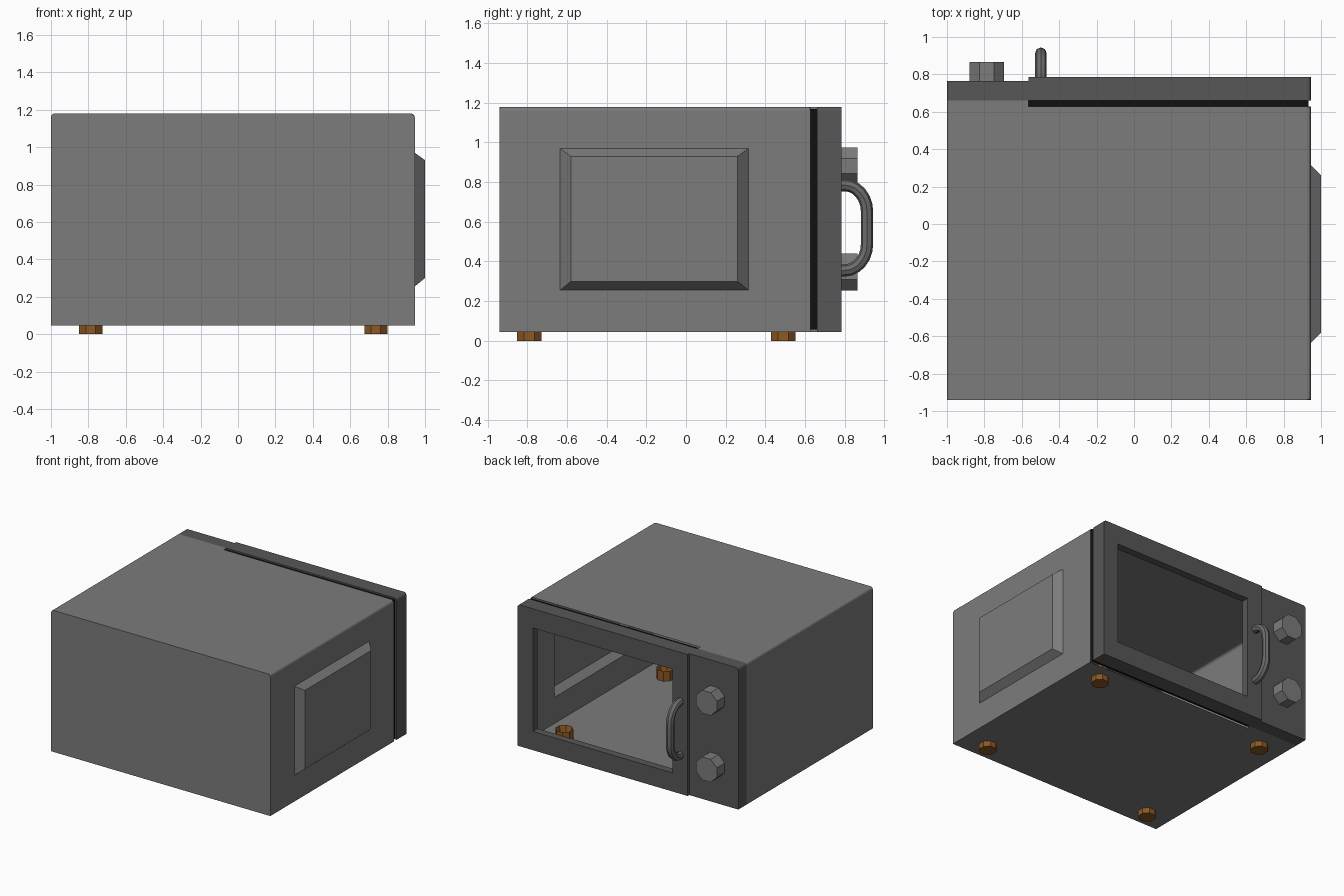
import bpy
import bmesh
from math import pi, sin, cos
from mathutils import Matrix, Vector

if "Cube" in bpy.data.objects:
    bpy.data.objects.remove(bpy.data.objects["Cube"])


def material(name, r, g, b):
    m = bpy.data.materials.new(name)
    m.use_nodes = True
    m.diffuse_color = (r, g, b, 1)
    m.node_tree.nodes["Principled BSDF"].inputs["Base Color"].default_value = (r, g, b, 1)
    return m


GREY = material("casing grey", 0.2, 0.2, 0.205)
DARK = material("dark grey", 0.095, 0.095, 0.095)
BLACK = material("seal black", 0.005, 0.005, 0.005)
STEEL = material("handle grey", 0.15, 0.15, 0.15)
BROWN = material("foot brown", 0.26, 0.1, 0.017)

# Main dimensions
LEFT, RIGHT, SPLIT = 0.945, -1.0, -0.565
BACK, RIM, SEAL, PANEL, DOOR = -0.94, 0.627, 0.66, 0.765, 0.785
LOW, HIGH = 0.045, 1.18


def finish(bm, name, mat):
    bmesh.ops.recalc_face_normals(bm, faces=bm.faces)
    mesh = bpy.data.meshes.new(name)
    bm.to_mesh(mesh)
    bm.free()
    mesh.materials.append(mat)
    obj = bpy.data.objects.new(name, mesh)
    bpy.context.collection.objects.link(obj)
    return obj


def round_top(bm, xs):
    """Round the top edges that run along y at the given x positions."""
    edges = []
    for e in bm.edges:
        a, b = (v.co for v in e.verts)
        if abs(a.x - b.x) < 1e-4 and min(a.z, b.z) > HIGH - 1e-4 and any(abs(a.x - x) < 1e-4 for x in xs):
            edges.append(e)
    bmesh.ops.bevel(bm, geom=edges, offset=0.02, segments=3, profile=0.5, affect='EDGES')


def box(x0, x1, y0, y1, z0, z1):
    bm = bmesh.new()
    size = Vector((x1 - x0, y1 - y0, z1 - z0))
    mid = Vector((x0 + x1, y0 + y1, z0 + z1)) / 2
    bmesh.ops.create_cube(bm, size=1, matrix=Matrix.Translation(mid) @ Matrix.Diagonal((*size, 1)))
    return bm


def ring(name, loops, mat, rounded=()):
    """Join rectangles (x0, x1, z0, z1, y) into a closed frame."""
    bm = bmesh.new()
    rows = [[bm.verts.new(c) for c in ((x0, y, z0), (x1, y, z0), (x1, y, z1), (x0, y, z1))]
            for x0, x1, z0, z1, y in loops]
    for a, b in zip(rows, rows[1:] + rows[:1]):
        for i in range(4):
            j = (i + 1) % 4
            bm.faces.new((a[i], a[j], b[j], b[i]))
    round_top(bm, rounded)
    return finish(bm, name, mat)


# Hollow casing, open at the door, with a raised panel pressed out of its left wall
bm = box(RIGHT, LEFT, BACK, RIM, LOW, HIGH)
bm.faces.ensure_lookup_table()
opening = max(bm.faces, key=lambda f: f.calc_center_median().y)
bmesh.ops.delete(bm, geom=[opening], context='FACES_ONLY')
wall = max(bm.faces, key=lambda f: f.calc_center_median().x)
for x, y0, y1, z0, z1 in ((LEFT, -0.635, 0.315, 0.255, 0.97), (1.0, -0.58, 0.26, 0.3, 0.93)):
    wall = bmesh.ops.extrude_discrete_faces(bm, faces=[wall])["faces"][0]
    mid = wall.calc_center_median()
    for v in wall.verts:
        v.co = (x, y0 if v.co.y < mid.y else y1, z0 if v.co.z < mid.z else z1)
round_top(bm, (LEFT, RIGHT))
finish(bm, "casing", GREY)

# Casing strip and control panel beside the door
for name, y0, y1, mat in (("casing_strip", RIM, SEAL, GREY), ("control_panel", SEAL, PANEL, DARK)):
    bm = box(RIGHT, SPLIT, y0, y1, LOW, HIGH)
    round_top(bm, (RIGHT,))
    finish(bm, name, mat)

# Recessed black seal behind the door
s = 0.012
ring("door_seal", [(SPLIT, LEFT - s, LOW + s, HIGH - s, RIM), (SPLIT, LEFT - s, LOW + s, HIGH - s, SEAL),
                   (SPLIT + 0.03, LEFT - 0.03, LOW + 0.03, HIGH - 0.03, SEAL),
                   (SPLIT + 0.03, LEFT - 0.03, LOW + 0.03, HIGH - 0.03, RIM)], BLACK)

# Door: a framed plate with an open window and a thin rim behind
outer = (SPLIT, LEFT, LOW, HIGH)
inner = (SPLIT + 0.03, LEFT - 0.03, LOW + 0.03, HIGH - 0.03)
window = (-0.43, 0.81, 0.195, 1.025)
ring("door", [(*outer, DOOR), (*outer, SEAL), (*inner, SEAL), (*inner, DOOR - 0.06),
              (*window, DOOR - 0.06), (*window, DOOR)], DARK, (LEFT,))


def prism(name, radius, depth, matrix, mat, hollow=False):
    bm = bmesh.new()
    bmesh.ops.create_cone(bm, cap_ends=True, segments=8, radius1=radius, radius2=radius, depth=depth,
                          matrix=matrix @ Matrix.Rotation(pi / 8, 4, 'Z'))
    if hollow:
        top = max(bm.faces, key=lambda f: f.calc_center_median().z)
        bmesh.ops.inset_region(bm, faces=[top], thickness=0.02)
        for v in top.verts:
            v.co.z -= depth * 0.6
    return finish(bm, name, mat)


# Eight-sided knobs
for name, z in (("upper_knob", 0.882), ("lower_knob", 0.347)):
    place = Matrix.Translation((-0.787, (PANEL + 0.865) / 2, z)) @ Matrix.Rotation(pi / 2, 4, 'X')
    prism(name, 0.1, 0.865 - PANEL, place, GREY)

# Feet, passing up through the floor
for side, x in (("left", 0.737), ("right", -0.787)):
    for end, y in (("front", -0.79), ("back", 0.49)):
        prism(f"{end}_{side}_foot", 0.067, 0.125, Matrix.Translation((x, y, 0.0625)), BROWN, True)

# Door handle: a bent tube
path = [(DOOR - 0.01, 0.785)]
for centre, start in ((0.65, pi / 2), (0.49, 0)):
    for i in range(7):
        a = start - i * pi / 12
        path.append((0.8 + 0.113 * cos(a), centre + 0.135 * sin(a)))
path.append((DOOR - 0.01, 0.355))
curve = bpy.data.curves.new("door_handle", 'CURVE')
curve.dimensions = '3D'
curve.bevel_depth = 0.031
curve.bevel_resolution = 2
curve.use_fill_caps = True
spline = curve.splines.new('POLY')
spline.points.add(len(path) - 1)
for p, (y, z) in zip(spline.points, path):
    p.co = (-0.498, y, z, 1)
curve.materials.append(STEEL)
handle = bpy.data.objects.new("door_handle", curve)
bpy.context.collection.objects.link(handle)
bpy.ops.object.select_all(action='DESELECT')
handle.select_set(True)
bpy.context.view_layer.objects.active = handle
bpy.ops.object.convert(target='MESH')
bpy.ops.object.shade_smooth_by_angle()
